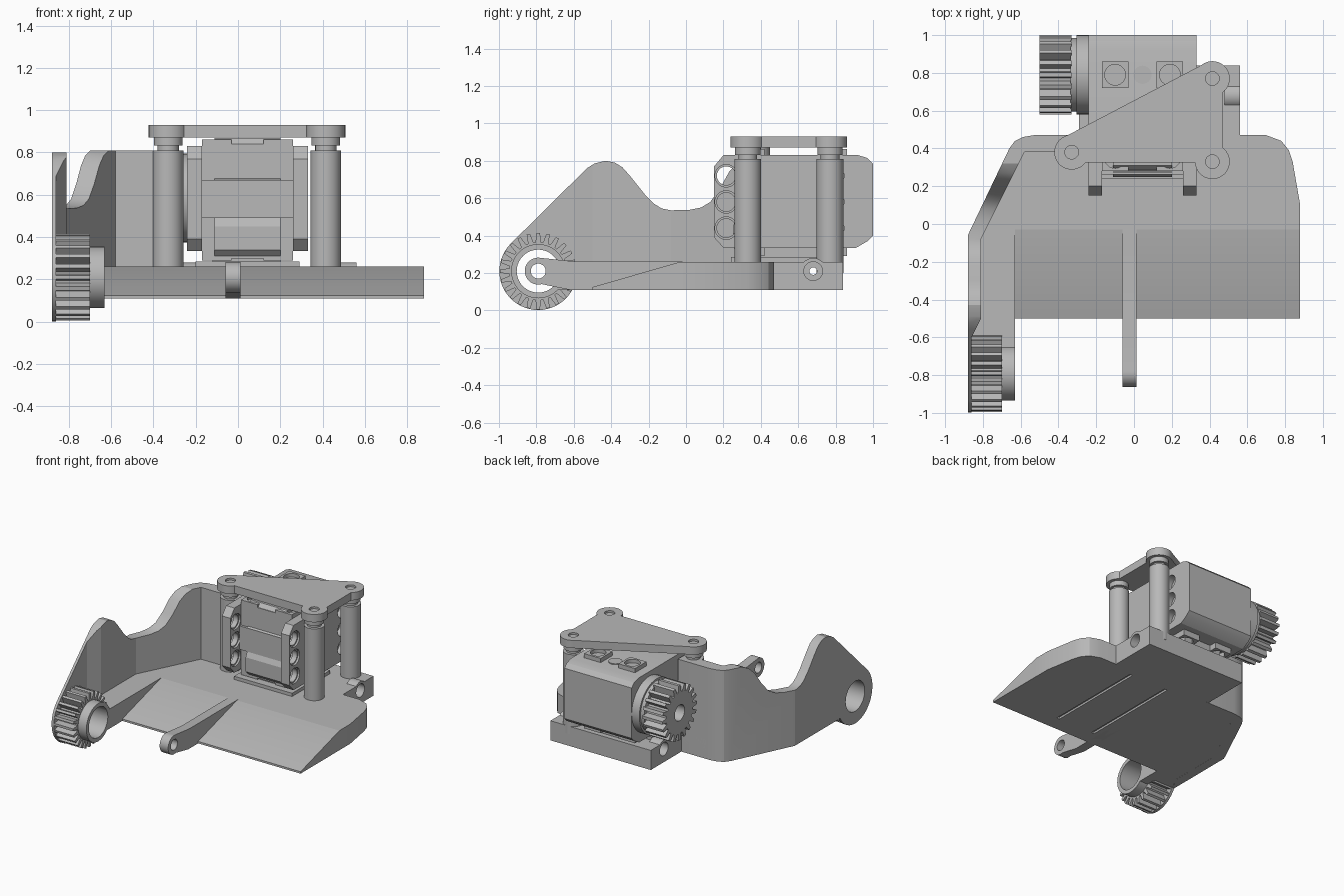
import bpy, bmesh
from math import cos, sin, pi, radians
from mathutils import Vector

if "Cube" in bpy.data.objects:
    bpy.data.objects.remove(bpy.data.objects["Cube"])

grey = bpy.data.materials.new("light_grey")
grey.use_nodes = True
grey.diffuse_color = (0.48, 0.48, 0.48, 1)
grey.node_tree.nodes["Principled BSDF"].inputs["Base Color"].default_value = (0.48, 0.48, 0.48, 1)


def prism(name, pts, axis, lo, hi):
    """Extrude a closed outline along x (y,z), y (x,z) or z (x,y)."""
    place = {"x": lambda a, b, t: (t, a, b),
             "y": lambda a, b, t: (a, t, b),
             "z": lambda a, b, t: (a, b, t)}[axis]
    bm = bmesh.new()
    low = [bm.verts.new(place(a, b, lo)) for a, b in pts]
    high = [bm.verts.new(place(a, b, hi)) for a, b in pts]
    bm.faces.new(low)
    bm.faces.new(high)
    for i in range(len(pts)):
        j = (i + 1) % len(pts)
        bm.faces.new((low[i], low[j], high[j], high[i]))
    bmesh.ops.recalc_face_normals(bm, faces=bm.faces)
    mesh = bpy.data.meshes.new(name)
    bm.to_mesh(mesh)
    bm.free()
    mesh.materials.append(grey)
    ob = bpy.data.objects.new(name, mesh)
    bpy.context.collection.objects.link(ob)
    return ob


def arc(cx, cy, r, start=0, end=360, n=40):
    full = abs(end - start) == 360
    steps = n if full else n - 1
    return [(cx + r * cos(radians(start + (end - start) * i / steps)),
             cy + r * sin(radians(start + (end - start) * i / steps))) for i in range(n)]


def disc(name, axis, a, b, r, lo, hi):
    return prism(name, arc(a, b, r), axis, lo, hi)


def box(name, x, y, z):
    return prism(name, [(x[0], y[0]), (x[1], y[0]), (x[1], y[1]), (x[0], y[1])], "z", *z)


def combine(ob, others, operation="DIFFERENCE"):
    """Apply a boolean with each helper, then discard the helper."""
    for other in others:
        mod = ob.modifiers.new("combine", "BOOLEAN")
        mod.object, mod.operation, mod.solver = other, operation, "EXACT"
        bpy.context.view_layer.objects.active = ob
        bpy.ops.object.modifier_apply(modifier=mod.name)
        bpy.data.objects.remove(other)
    return ob


def gear(name, y, z, outer, root, teeth, lo, hi, bore):
    pts = []
    for i in range(teeth):
        for f, r in ((-0.36, root), (-0.17, outer), (0.17, outer), (0.36, root)):
            t = 2 * pi * (i + f) / teeth
            pts.append((y + r * cos(t), z + r * sin(t)))
    return combine(prism(name, pts, "x", lo, hi),
                   [disc("bore", "x", y, z, bore, lo - 0.1, hi + 0.1)])


PY, PZ = -0.79, 0.21      # front pivot
SY, SZ = 0.79, 0.585      # motor shaft

# Deck with rounded rear corner
deck = prism("deck", [(-0.86, -0.61), (-0.63, -0.61), (-0.63, -0.03), (0.88, -0.03),
                      (0.88, 0.1), (0.84, 0.33), (0.82, 0.39), (0.78, 0.44), (0.7, 0.47),
                      (-0.5, 0.47), (-0.6, 0.45), (-0.66, 0.4), (-0.86, -0.06)], "z", 0.11, 0.26)
ramp = prism("ramp", [(-0.5, 0.11), (-0.5, 0.125), (-0.03, 0.26), (0, 0.26), (0, 0.11)],
             "x", -0.63, 0.88)
for part in (deck, ramp):
    combine(part, [box("slot", (x - 0.012, x + 0.012), (-0.38, 0.42), (0.0, 0.125))
                   for x in (0.06, 0.38)])

# Rear mounting block with side pivots
block = box("rear_block", (-0.29, 0.56), (0.44, 0.84), (0.11, 0.26))
combine(block, [disc("boss", "x", 0.68, PZ, 0.07, lo, hi) for lo, hi in ((-0.29, -0.2), (0.48, 0.56))],
        "UNION")
combine(block, [disc("socket", "x", 0.68, PZ, 0.05, lo, hi) for lo, hi in ((-0.4, -0.21), (0.48, 0.66))])
combine(block, [disc("pin_hole", "x", 0.68, PZ, 0.02, -0.5, 0.7)])

# Side wall: floor plan intersected with its side silhouette
wall = prism("side_wall", [(-0.88, -1.02), (-0.88, -0.06), (-0.66, 0.4), (-0.63, 0.44), (-0.59, 0.46),
                           (-0.53, 0.47), (-0.26, 0.47), (-0.26, 0.38), (-0.58, 0.38),
                           (-0.81, -0.08), (-0.81, -0.5), (-0.86, -0.6), (-0.86, -1.02)],
             "z", 0.0, 0.9)
outline = [(-0.56, 0.73), (-0.53, 0.76), (-0.49, 0.785), (-0.43, 0.8), (-0.38, 0.79), (-0.34, 0.765),
           (-0.3, 0.72), (-0.22, 0.62), (-0.17, 0.57), (-0.13, 0.545), (-0.08, 0.535), (0.02, 0.538),
           (0.08, 0.55), (0.13, 0.58), (0.18, 0.65), (0.23, 0.74), (0.27, 0.785), (0.32, 0.81),
           (0.5, 0.81), (0.5, 0.11)]
outline += arc(PY, PZ, 0.208, -29, -225, 30)
combine(wall, [prism("silhouette", outline, "x", -1.0, 0.0)], "INTERSECT")
combine(wall, [disc("bore", "x", PY, PZ, 0.115, -1.0, -0.7)])

# Front gear and hub
gear("front_gear", PY, PZ, 0.205, 0.155, 24, -0.862, -0.70, 0.115)
hub = disc("gear_hub", "x", PY, PZ, 0.145, -0.70, -0.63)
combine(hub, [box("hub_web", (-0.70, -0.63), (-0.72, -0.6), (0.11, 0.26))], "UNION")
combine(hub, [disc("bore", "x", PY, PZ, 0.115, -0.8, -0.5)])

# Centre arm
arm = prism("centre_arm", [(-0.02, 0.11), (-0.02, 0.262), (-0.6, 0.262)]
            + arc(PY, PZ, 0.072, 80, 285, 24) + [(-0.62, 0.11)], "x", -0.06, 0.012)
combine(arm, [disc("arm_hole", "x", PY, PZ, 0.04, -0.2, 0.2)])

# Posts, collars and triangular top plate
posts = [(-0.33, 0.38), (0.415, 0.77), (0.415, 0.33)]
plate = prism("top_plate", [(-0.37, 0.46), (0.37, 0.848), (0.47, 0.8), (0.47, 0.325), (-0.33, 0.325)],
              "z", 0.87, 0.93)
combine(plate, [disc("lobe", "z", x, y, 0.092, 0.87, 0.93) for x, y in posts], "UNION")
combine(plate, [disc("plate_hole", "z", x, y, 0.036, 0.915, 1.0) for x, y in posts])
for x, y in posts:
    disc("post", "z", x, y, 0.072, 0.2, 0.81)
    disc("post_neck", "z", x, y, 0.05, 0.8, 0.84)
    disc("post_collar", "z", x, y, 0.068, 0.832, 0.872)

# Motor body
body = prism("motor_body", [(0.29, 0.335), (0.29, 0.83), (0.92, 0.83), (0.97, 0.815), (1.0, 0.785),
                            (1.0, 0.4), (0.97, 0.37), (0.91, 0.335)], "x", -0.24, 0.33)
zs = (0.72, 0.58, 0.44)
combine(body, [disc("socket", "x", SY, z, 0.055, 0.27, 0.4) for z in zs])
prism("motor_front", [(0.285, 0.84), (0.31, 0.868), (0.4, 0.868), (0.4, 0.3), (0.29, 0.3), (0.25, 0.34),
                      (0.25, 0.45), (0.27, 0.49), (0.27, 0.67), (0.285, 0.68)], "x", -0.11, 0.2)
prism("motor_front_band", [(0.28, 0.84), (0.28, 0.3), (0.4, 0.3), (0.4, 0.84)], "x", -0.17, 0.26)
box("front_clasp", (-0.17, 0.26), (0.262, 0.3), (0.49, 0.67))

# Front ears with three cross holes
for lo, hi in ((-0.24, -0.17), (0.26, 0.33)):
    ear = prism("motor_ear", [(0.3, 0.335), (0.2, 0.335), (0.15, 0.39), (0.15, 0.77), (0.2, 0.83),
                              (0.3, 0.83)], "x", lo, hi)
    for z in zs:
        combine(ear, [disc("hole", "x", 0.215, z, 0.05, lo - 0.1, hi + 0.1),
                      disc("sink", "x", 0.215, z, 0.06, lo - 0.1, lo + 0.015),
                      disc("sink", "x", 0.215, z, 0.06, hi - 0.015, hi + 0.1)])

# Socket pads above and below the motor
for x in (-0.1, 0.19):
    for y in (0.35, SY):
        for lo, hi, a, b in ((0.82, 0.862, 0.79, 0.9), (0.29, 0.345, 0.25, 0.33)):
            combine(box("socket_pad", (x - 0.07, x + 0.07), (y - 0.07, y + 0.07), (lo, hi)),
                    [disc("pad_hole", "z", x, y, 0.055, a if lo < 0.5 else lo + 0.015, b)])
disc("top_pin", "z", 0.045, SY, 0.048, 0.82, 0.837)

# Base under the motor
box("motor_base", (-0.2, 0.29), (0.24, 0.7), (0.25, 0.285))
box("motor_support", (-0.12, 0.2), (0.3, 0.8), (0.26, 0.34))

# Motor collar and output gear
disc("motor_collar", "x", SY, SZ, 0.21, -0.305, -0.235)
disc("motor_collar_step", "x", SY, SZ, 0.195, -0.335, -0.3)
gear("motor_gear", SY, SZ, 0.21, 0.16, 20, -0.5, -0.33, 0.06)

# Smooth round surfaces, keep hard edges
bpy.ops.object.select_all(action="DESELECT")
for ob in bpy.context.scene.objects:
    if ob.type == "MESH":
        ob.select_set(True)
        bpy.context.view_layer.objects.active = ob
bpy.ops.object.shade_smooth_by_angle(angle=radians(25))
bpy.ops.object.select_all(action="DESELECT")
